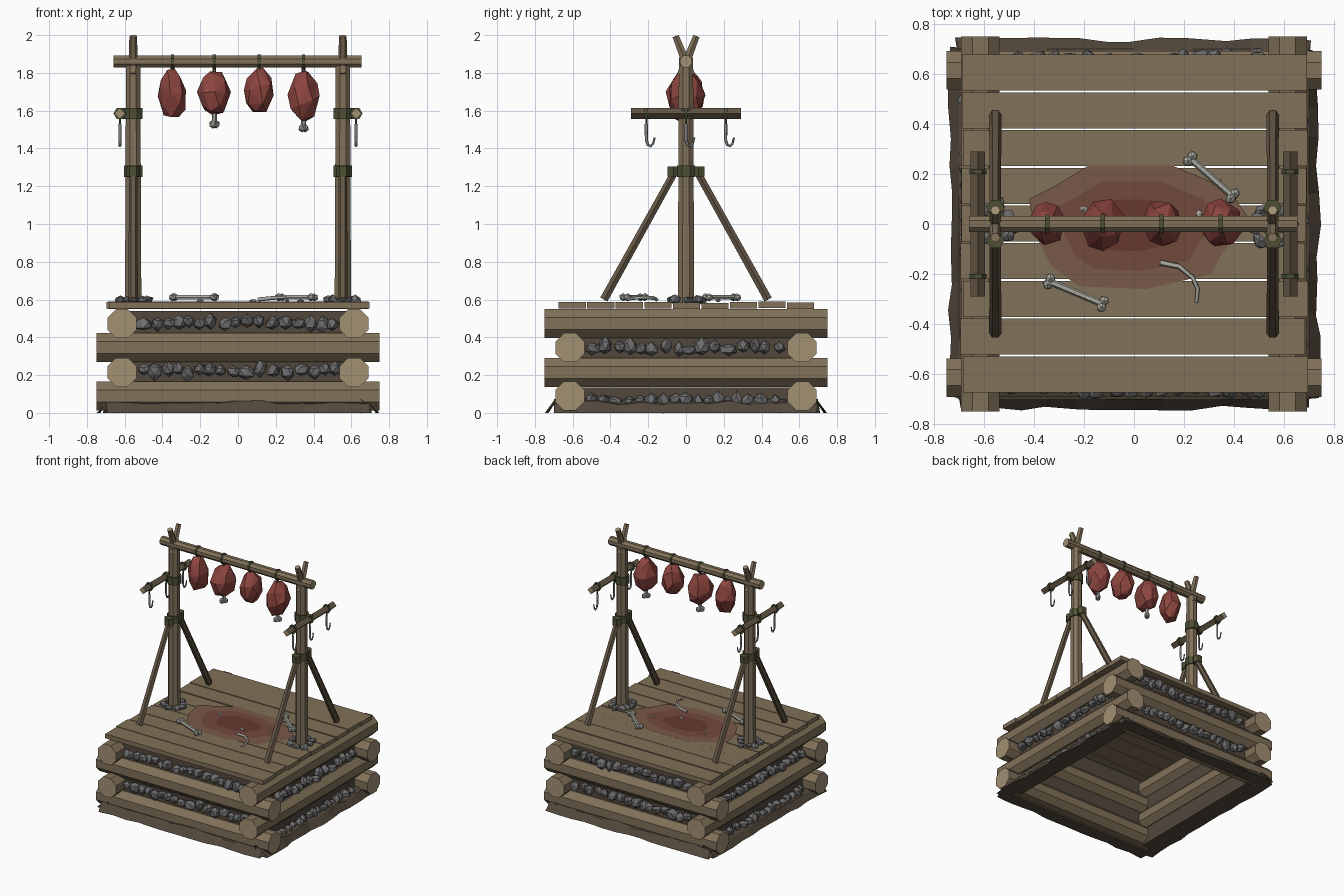
import bpy, bmesh, random
from math import pi, sin, cos
from mathutils import Vector, Matrix

if "Cube" in bpy.data.objects:
    bpy.data.objects.remove(bpy.data.objects["Cube"])

random.seed(7)
U = random.uniform


def mat(name, r, g, b):
    m = bpy.data.materials.new(name)
    m.diffuse_color = (r, g, b, 1)
    m.use_nodes = True
    m.node_tree.nodes["Principled BSDF"].inputs["Base Color"].default_value = m.diffuse_color
    return m


WOOD = mat("wood", .22, .165, .10)
DARK = mat("dark_wood", .13, .095, .06)
END = mat("cut_wood", .36, .28, .17)
ROPE = mat("rope", .075, .08, .035)
MEAT = mat("meat", .27, .06, .05)
STONE = mat("stone", .15, .15, .155)
BONE = mat("bone", .40, .40, .36)
IRON = mat("iron", .24, .25, .26)
DIRT = mat("dirt", .085, .065, .045)
STAIN = [mat("stain_edge", .19, .10, .065), mat("stain_mid", .165, .065, .045), mat("stain_core", .13, .04, .03)]


def finish(name, bm, *mats):
    me = bpy.data.meshes.new(name)
    bm.to_mesh(me)
    bm.free()
    for m in mats:
        me.materials.append(m)
    ob = bpy.data.objects.new(name, me)
    bpy.context.collection.objects.link(ob)
    return ob


def add_rod(bm, a, b, r1, r2=None, n=8, twist=None):
    a, b = Vector(a), Vector(b)
    d = b - a
    M = (Matrix.Translation((a + b) / 2) @ d.to_track_quat('Z', 'Y').to_matrix().to_4x4()
         @ Matrix.Rotation(pi / n if twist is None else twist, 4, 'Z'))
    bmesh.ops.create_cone(bm, cap_ends=True, segments=n, radius1=r1,
                          radius2=r1 if r2 is None else r2, depth=d.length, matrix=M)


def rod(name, a, b, r1, r2=None, n=8, m=WOOD, end=END, twist=None):
    bm = bmesh.new()
    add_rod(bm, a, b, r1, r2, n, twist)
    d = (Vector(b) - Vector(a)).normalized()
    bm.normal_update()
    for f in bm.faces:
        f.material_index = int(abs(f.normal.dot(d)) > .9)
    return finish(name, bm, m, end)


def add_box(bm, c, s):
    bmesh.ops.create_cube(bm, size=1, matrix=Matrix.Translation(c) @ Matrix.Diagonal((*s, 1)))


def add_lump(bm, c, s, jitter=.2, spin=True, sub=1):
    R = Matrix.Rotation(U(0, 6.3), 4, 'Z') if spin else Matrix.Identity(4)
    vs = bmesh.ops.create_icosphere(bm, subdivisions=sub, radius=1)['verts']
    for v in vs:
        v.co = Vector(c) + R @ Vector([k * q for k, q in zip(v.co * U(1 - jitter, 1 + jitter), s)])
    return vs


def tube(name, pts, r, m, res=0):
    cu = bpy.data.curves.new(name, 'CURVE')
    cu.dimensions, cu.bevel_depth, cu.bevel_resolution, cu.use_fill_caps = '3D', r, res, True
    sp = cu.splines.new('POLY')
    sp.points.add(len(pts) - 1)
    for i, (p, q) in enumerate(zip(sp.points, pts)):
        p.co = (*q, 1)
        p.radius = 1 - .5 * i / len(pts)
    cu.materials.append(m)
    ob = bpy.data.objects.new(name, cu)
    bpy.context.collection.objects.link(ob)


# Log crib: alternating courses
for s in (-1, 1):
    for z in (.09, .345):
        rod("log_x", (-.75, s * .615, z), (.75, s * .615, z), .083)
    for z in (.215, .472):
        rod("log_y", (s * .615, -.75, z), (s * .615, .75, z), .083)


# Dirt backing, stone fill and ground skirt on each of the four sides
def side(bm, k):
    bmesh.ops.rotate(bm, verts=bm.verts, cent=(0, 0, 0), matrix=Matrix.Rotation(k * pi / 2, 3, 'Z'))


for k in range(4):
    rows = [(.215, .225), (.475, .475)] if k % 2 == 0 else [(.345, .345), (.07, .06)]
    bm, bs = bmesh.new(), bmesh.new()
    for zp, zs in rows:
        add_box(bm, (0, -.61, zp), (1.2, .05, .13))
        x = -.5
        while x < .52:
            w = U(.03, .048)
            add_lump(bs, (x, -.655 + U(-.012, .012), zs + U(-.012, .012)), (w, .035, U(.03, .048)))
            x += w * 1.6
    side(bm, k)
    side(bs, k)
    finish("dirt_backing", bm, DIRT)
    finish("fill_stones", bs, STONE)

    bm = bmesh.new()
    prev = None
    for i in range(13):
        x = -.7 + 1.4 * i / 12
        row = [bm.verts.new(p) for p in ((x, -.64, .06 + U(0, .02)), (x, -.70, .05 + U(-.01, .015)),
                                         (x + U(-.02, .02), -.737 + U(-.012, .012), 0), (x, -.64, 0))]
        if prev:
            for j in range(4):
                bm.faces.new((prev[j], prev[(j + 1) % 4], row[(j + 1) % 4], row[j]))
        prev = row
    side(bm, k)
    bmesh.ops.recalc_face_normals(bm, faces=bm.faces)
    finish("ground_skirt", bm, DIRT)

# Deck planks
for i in range(9):
    bm = bmesh.new()
    add_box(bm, (U(-.006, .006), -.602 + i * .151, .569 + U(-.003, .003)), (1.38, .144, .034))
    finish("deck_plank", bm, WOOD)

# Stain: nested flat patches
outline = [(-.42, .1), (-.32, .15), (-.18, .235), (.15, .235), (.38, .14), (.46, .02), (.35, -.12),
           (.31, -.2), (.05, -.26), (-.22, -.25), (-.33, -.17), (-.39, -.05)]
for i, f in enumerate((1, .72, .42)):
    bm = bmesh.new()
    bm.faces.new([bm.verts.new((x * f, y * f, .5905 + .001 * i)) for x, y in reversed(outline)])
    bm.normal_update()
    finish("stain", bm, STAIN[i])


# Bones on the deck
def bone(name, a, b):
    a, b = Vector(a), Vector(b)
    bm = bmesh.new()
    add_rod(bm, a, b, .014, n=6)
    side_v = (b - a).cross(Vector((0, 0, 1))).normalized() * .013
    for p in (a, b):
        for s in (-1, 1):
            add_lump(bm, p + side_v * s, (.022, .022, .022), .06)
    finish(name, bm, BONE)


bone("deck_bone", (-.34, -.23, .612), (-.125, -.32, .612))
bone("deck_bone", (.225, .262, .612), (.395, .112, .612))
tube("rib_bone", [(.105, -.155, .6), (.18, -.17, .608), (.235, -.215, .61), (.255, -.26, .608), (.25, -.315, .6)], .011, BONE)
bm = bmesh.new()
for x, y in ((.26, .04), (.33, .17), (-.2, .06), (.08, -.06)):
    add_lump(bm, (x, y, .594), (.022, .012, .008))
finish("bone_chips", bm, BONE)

# Two upright frames
for s in (-1, 1):
    X = s * .555
    rod("post", (X, 0, .57), (X, 0, 1.84), .047, .041)
    for z in (1.28, 1.585):
        rod("post_lashing", (X, 0, z - .03), (X, 0, z + .03), .053, m=ROPE, end=ROPE)
    for t in (-1, 1):
        rod("fork_prong", (X, -t * .025, 1.79), (X, t * .055, 1.995), .027, .02, 6)
        rod("brace", (X, t * .435, .60), (X, t * .06, 1.275), .025, .022, 6, DARK)
        rod("brace_lashing", (X, t * .065, 1.252), (X, t * .065, 1.305), .037, n=6, m=ROPE, end=ROPE)
    # hook bar with three hooks
    B = s * .625
    rod("hook_bar", (B, -.29, 1.585), (B, .29, 1.585), .029, n=4, m=DARK, twist=0)
    rod("bar_lashing", (X, 0, 1.585), (B + s * .012, 0, 1.585), .034, n=6, m=ROPE, end=ROPE)
    for y in (-.21, 0, .21):
        rod("hook_tie", (B, y - .009, 1.585), (B, y + .009, 1.585), .034, n=6, m=ROPE, end=ROPE)
        rod("hook_cord", (B, y, 1.515), (B, y, 1.57), .006, n=5, m=ROPE, end=ROPE)
        tube("hook", [(B, y, 1.53), (B, y, 1.445), (B, y + .008, 1.42), (B, y + .024, 1.412),
                      (B, y + .036, 1.425), (B, y + .044, 1.458)], .009, IRON)
    # stones packed round the post foot
    bm = bmesh.new()
    for i in range(9):
        a = i * 2 * pi / 9 + U(-.2, .2)
        r = U(.06, .09)
        add_lump(bm, (X + r * cos(a), r * sin(a), .598), (U(.025, .042), U(.022, .032), U(.014, .025)), .25)
    finish("post_foot_stones", bm, STONE)

# Top beam
rod("top_beam", (-.66, 0, 1.86), (.655, 0, 1.86), .034)

# Hanging meat: x, z centre, half width, half height, bone tip
for x, z, w, h, tip in ((-.347, 1.69, .075, .135, 0), (-.125, 1.695, .088, .125, 1.528),
                        (.112, 1.705, .083, .125, 0), (.347, 1.68, .083, .14, 1.508)):
    bm = bmesh.new()
    vs = add_lump(bm, (0, 0, 0), (w, w * 1.15, h), .1, False, 2)
    for v in vs:  # narrow toward the top
        k = 1 - .22 * max(v.co.z, 0) / h
        v.co = Vector((v.co.x * k + x, v.co.y * k, v.co.z + z))
    ob = finish("meat", bm, MEAT)
    dec = ob.modifiers.new("facets", 'DECIMATE')
    dec.ratio = .5
    rod("meat_cord", (x, 0, z + h - .03), (x, 0, 1.86), .01, n=5, m=ROPE, end=ROPE)
    rod("meat_tie", (x - .009, 0, 1.86), (x + .009, 0, 1.86), .041, m=ROPE, end=ROPE)
    if tip:
        bm = bmesh.new()
        add_rod(bm, (x, 0, tip), (x, 0, z - h + .04), .013, n=6)
        for t in (-1, 1):
            add_lump(bm, (x + t * .008, t * .01, tip), (.021, .021, .024), .05)
        finish("meat_bone", bm, BONE)
